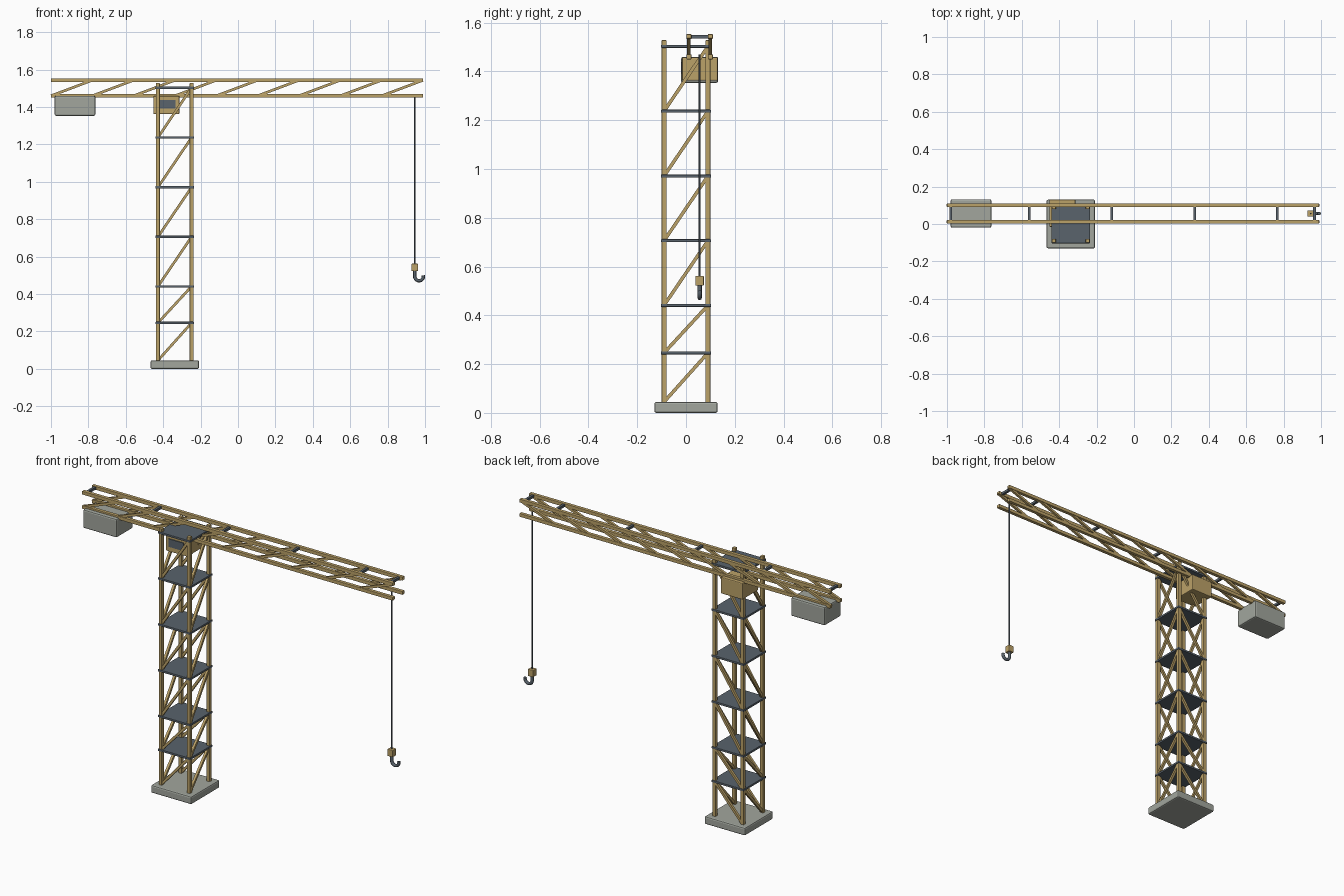
import bpy, math
from mathutils import Vector

if "Cube" in bpy.data.objects:
    bpy.data.objects.remove(bpy.data.objects["Cube"])


def material(name, col):
    m = bpy.data.materials.new(name)
    m.diffuse_color = (*col, 1)
    m.use_nodes = True
    m.node_tree.nodes["Principled BSDF"].inputs["Base Color"].default_value = m.diffuse_color
    return m


TAN = material("ochre_paint", (0.50, 0.36, 0.14))
DARK = material("dark_steel", (0.10, 0.125, 0.15))
GREY = material("concrete", (0.36, 0.38, 0.34))


def box(name, lo, hi, mat, bevel=0.0):
    lo, hi = Vector(lo), Vector(hi)
    bpy.ops.mesh.primitive_cube_add(size=1, location=(lo + hi) / 2)
    o = bpy.context.object
    o.name = name
    o.scale = hi - lo
    bpy.ops.object.transform_apply(location=False, rotation=False, scale=True)
    o.data.materials.append(mat)
    if bevel:
        b = o.modifiers.new("bevel", 'BEVEL')
        b.width = bevel
        b.segments = 2
    return o


def beam(name, a, b, w, mat):
    # square bar between two points
    a, b = Vector(a), Vector(b)
    d = b - a
    o = box(name, (-w / 2, -w / 2, -d.length / 2), (w / 2, w / 2, d.length / 2), mat)
    o.rotation_mode = 'QUATERNION'
    o.rotation_quaternion = d.to_track_quat('Z', 'Y')
    o.location = (a + b) / 2
    return o


# Tower: base slab, legs, platforms
CX, XL, XR, YF, YB = -0.338, -0.428, -0.248, -0.09, 0.09
box("base_slab", (CX - 0.13, -0.13, 0), (CX + 0.13, 0.13, 0.045), GREY, 0.008)
for x in (XL, XR):
    for y in (YF, YB):
        box("tower_leg", (x - 0.01, y - 0.01, 0.03), (x + 0.01, y + 0.01, 1.528), TAN, 0.002)
levels = [0.045, 0.246, 0.441, 0.706, 0.971, 1.237, 1.503]
for z in levels[1:]:
    box("tower_platform", (CX - 0.103, -0.103, z - 0.006), (CX + 0.103, 0.103, z + 0.006), DARK, 0.002)

# Tower diagonals on all four faces
for z0, z1 in zip(levels, levels[1:]):
    for y in (YF, YB):
        beam("tower_brace_x", (XL, y, z0), (XR, y, z1), 0.014, TAN)
    for x in (XL, XR):
        beam("tower_brace_y", (x, YF, z0), (x, YB, z1), 0.014, TAN)

# Jib: four chords, side diagonals, cross struts
J0, J1, ZL, ZU = 0.012, 0.1, 1.46, 1.543
nodes = [-1.0 + 0.221 * k for k in range(10)]
for y in (J0, J1):
    for z in (ZL, ZU):
        box("jib_chord", (-1, y - 0.01, z - 0.01), (0.989, y + 0.01, z + 0.01), TAN, 0.002)
    for a, b in zip(nodes, nodes[1:]):
        beam("jib_brace", (a, y, ZL), (b, y, ZU), 0.014, TAN)
for x in (-0.98, -0.56, -0.118, 0.324, 0.766, 0.965):
    beam("jib_cross_strut", (x, J0, ZU), (x, J1, ZU), 0.014, DARK)

# Counterweight and cab
box("counterweight", (-0.98, -0.02, 1.353), (-0.763, 0.132, 1.46), GREY, 0.008)
box("cab", (-0.452, -0.016, 1.362), (-0.313, 0.13, 1.458), TAN, 0.005)
box("cab_window", (-0.43, -0.021, 1.392), (-0.333, -0.01, 1.438), DARK)

# Hoist rope, block and hook
HX, HY = 0.945, 0.056
bpy.ops.mesh.primitive_cylinder_add(vertices=10, radius=0.004, depth=0.92, location=(HX, HY, 1.01))
rope = bpy.context.object
rope.name = "hoist_rope"
rope.data.materials.append(DARK)
bpy.ops.object.shade_smooth_by_angle()
box("hook_block", (HX - 0.017, HY - 0.017, 0.522), (HX + 0.017, HY + 0.017, 0.562), TAN, 0.003)

R = 0.023
pts = [(HX, 0.53)]
for i in range(13):
    t = math.pi + math.radians(195) * i / 12
    pts.append((HX + R + R * math.cos(t), 0.494 + R * math.sin(t)))
cu = bpy.data.curves.new("hook", 'CURVE')
cu.dimensions = '3D'
cu.bevel_depth = 0.009
cu.bevel_resolution = 2
cu.use_fill_caps = True
sp = cu.splines.new('POLY')
sp.points.add(len(pts) - 1)
for p, (x, z) in zip(sp.points, pts):
    p.co = (x, HY, z, 1)
hook = bpy.data.objects.new("hook", cu)
bpy.context.collection.objects.link(hook)
cu.materials.append(DARK)
